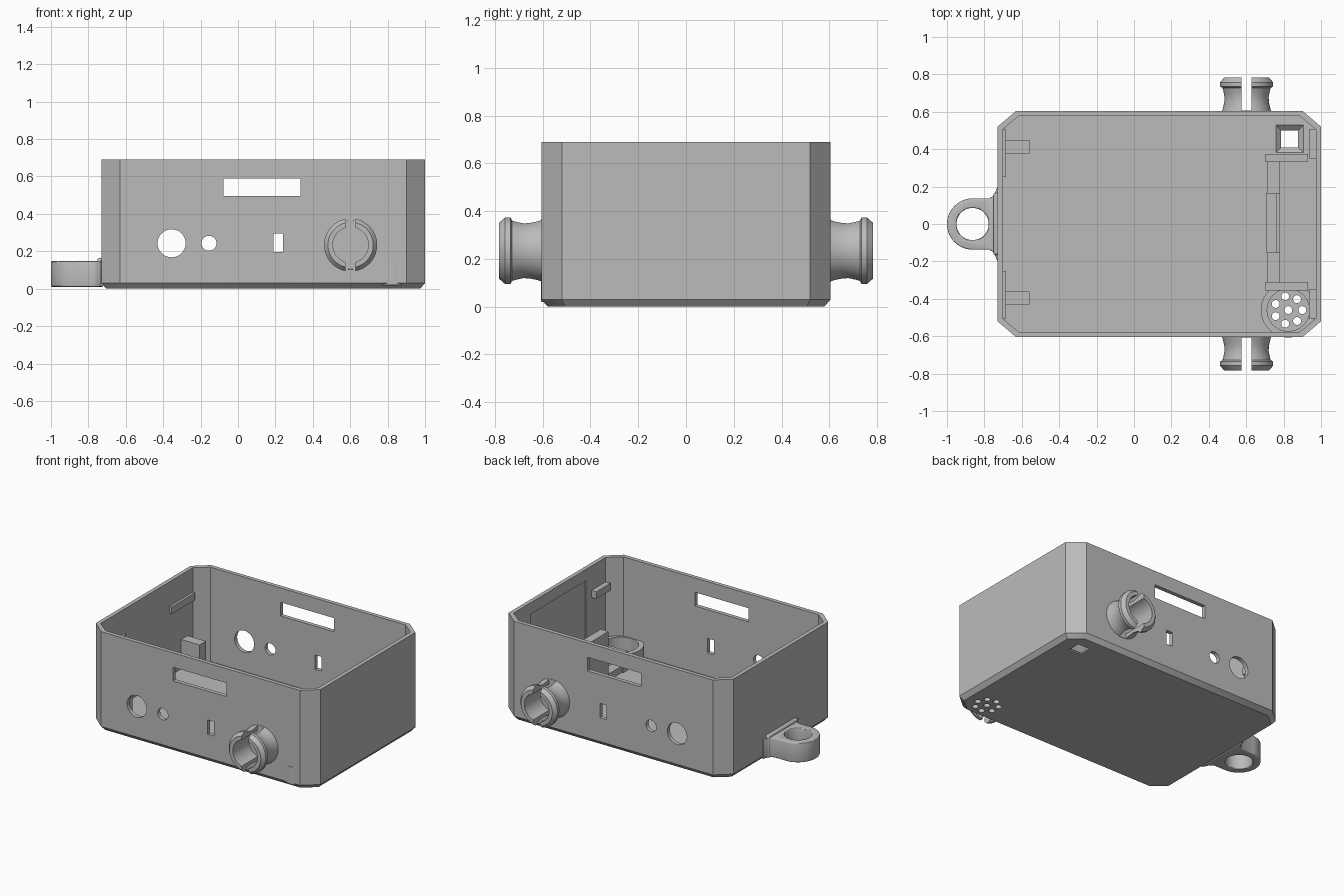
import bpy, bmesh, math
from mathutils import Matrix, Vector

old = bpy.data.objects.get("Cube")
if old:
    bpy.data.objects.remove(old, do_unlink=True)

grey = bpy.data.materials.new("plain grey")
grey.use_nodes = True
COLOUR = (0.5, 0.5, 0.5, 1)
grey.diffuse_color = COLOUR
grey.node_tree.nodes["Principled BSDF"].inputs["Base Color"].default_value = COLOUR


def finish(name, bm):
    bmesh.ops.recalc_face_normals(bm, faces=bm.faces[:])
    mesh = bpy.data.meshes.new(name)
    bm.to_mesh(mesh)
    bm.free()
    mesh.materials.append(grey)
    obj = bpy.data.objects.new(name, mesh)
    bpy.context.collection.objects.link(obj)
    return obj


def activate(obj):
    bpy.ops.object.select_all(action='DESELECT')
    obj.select_set(True)
    bpy.context.view_layer.objects.active = obj


def smooth(obj):
    activate(obj)
    bpy.ops.object.shade_smooth_by_angle(angle=math.radians(30))


def box(name, x, y, z):
    bm = bmesh.new()
    bmesh.ops.create_cube(bm, size=1)
    for v in bm.verts:
        v.co = [(lo + hi) / 2 + c * (hi - lo) for c, (lo, hi) in zip(v.co, (x, y, z))]
    return finish(name, bm)


def rod(name, centre, radius, length, axis='Z', sides=40):
    bm = bmesh.new()
    turn = Matrix.Rotation(math.pi / 2, 4, 'X') if axis == 'Y' else Matrix()
    bmesh.ops.create_cone(bm, cap_ends=True, segments=sides, radius1=radius, radius2=radius,
                          depth=length, matrix=Matrix.Translation(centre) @ turn)
    return finish(name, bm)


def cut(target, cutter):
    mod = target.modifiers.new("cut", 'BOOLEAN')
    mod.operation = 'DIFFERENCE'
    mod.solver = 'EXACT'
    mod.object = cutter
    activate(target)
    bpy.ops.object.modifier_apply(modifier=mod.name)
    bpy.data.objects.remove(cutter, do_unlink=True)


def loft(name, rings, closed=False):
    """Skin matching loops of points; cap the ends unless closed."""
    bm = bmesh.new()
    loops = [[bm.verts.new(p) for p in ring] for ring in rings]
    pairs = list(zip(loops, loops[1:])) + ([(loops[-1], loops[0])] if closed else [])
    for a, b in pairs:
        for i in range(len(a)):
            j = (i + 1) % len(a)
            bm.faces.new((a[i], a[j], b[j], b[i]))
    if not closed:
        bm.faces.new(loops[0])
        bm.faces.new(loops[-1])
    return finish(name, bm)


# Open case: chamfered foot, outer wall, inner wall, floor
MID, HX, HY, TOP, FLOOR = 0.135, 0.865, 0.605, 0.69, 0.035


def octagon(inset, z):
    hx, hy = HX - inset, HY - inset
    cx, cy = 0.1 - inset * 0.5, 0.085 - inset * 0.5
    quarter = [(hx, hy - cy), (hx - cx, hy)]
    pts = quarter + [(-x, y) for x, y in reversed(quarter)]
    pts += [(-x, -y) for x, y in pts]
    return [(MID + x, y, z) for x, y in pts]


case = loft("case", [octagon(0.026, 0), octagon(0, 0.03), octagon(0, TOP),
                     octagon(0.028, TOP), octagon(0.028, FLOOR)])

# Openings through the front and back walls
for x, z in (((-0.077, 0.335), (0.495, 0.59)), ((0.19, 0.24), (0.195, 0.295))):
    cut(case, box("slot_cutter", x, (-1, 1), z))
for x, radius in ((-0.355, 0.075), (-0.155, 0.04)):
    cut(case, rod("port_cutter", (x, 0, 0.243), radius, 2, 'Y'))

# Shallow recess in the end wall
cut(case, box("recess_cutter", (0.9, 0.982), (-0.29, 0.32), (0.06, 0.61)))

# Sound holes in the floor
SX, SY = 0.825, -0.46
cut(case, rod("sound_cutter", (SX, SY, 0), 0.021, 0.3, sides=20))
for i in range(7):
    a = math.tau * i / 7
    cut(case, rod("sound_cutter", (SX + 0.075 * math.cos(a), SY + 0.075 * math.sin(a), 0),
                  0.021, 0.3, sides=20))


# Flared square window in the floor
def square(half, z):
    return [(0.832 + sx * half, 0.455 + sy * half, z)
            for sx, sy in ((1, 1), (-1, 1), (-1, -1), (1, -1))]


cut(case, loft("window_cutter", [square(0.046, -0.05), square(0.046, 0.01),
                                 square(0.076, FLOOR + 0.002), square(0.076, 0.1)]))
smooth(case)

# Speaker cup, just breaking through the wall
cup = rod("speaker_cup", (SX, SY, 0.08), 0.147, 0.12, sides=64)
cut(cup, rod("cup_cutter", (SX, SY, 0.1), 0.113, 0.3, sides=64))
smooth(cup)

# Lid catches and board posts on the inner walls
for side, s in (("back", 1), ("front", -1)):
    y = sorted((s * 0.25, s * 0.505))
    box(side + "_right_catch", (-0.715, -0.685), y, (0.47, 0.52))
    y = sorted((s * 0.35, s * 0.505))
    box(side + "_left_catch", (0.935, 0.985), y, (0.47, 0.52))
for side, y in (("back", (0.378, 0.448)), ("front", (-0.43, -0.36))):
    box(side + "_board_post", (-0.71, -0.56), y, (0.02, 0.24))

# Battery bay
box("bay_back_wall", (0.7, 0.93), (0.335, 0.375), (0.02, 0.17))
box("bay_front_wall", (0.7, 0.93), (-0.355, -0.31), (0.02, 0.17))
box("bay_rail", (0.71, 0.78), (-0.32, 0.34), (0.02, 0.08))
box("bay_stop", (0.705, 0.765), (-0.155, 0.165), (0.02, 0.38))
box("bay_stop_lip", (0.76, 0.78), (-0.155, 0.165), (0.02, 0.3))
box("floor_plate", (0.11, 0.2), (-0.085, 0.095), (0.03, 0.04))

# Split hollow spools on the front and back: (radius, distance from centre)
PX, PZ, SEG = 0.602, 0.234, 64
profile = [(0.095, 0.6), (0.132, 0.6), (0.125, 0.625), (0.119, 0.655), (0.118, 0.68),
           (0.124, 0.71), (0.129, 0.728), (0.142, 0.735), (0.142, 0.757), (0.121, 0.782),
           (0.095, 0.782)]
for side, s in (("back", 1), ("front", -1)):
    rings = []
    for i in range(SEG):
        a = math.tau * i / SEG
        rings.append([(PX + r * math.cos(a), s * d, PZ + r * math.sin(a)) for r, d in profile])
    spool = loft(side + "_spool", rings, closed=True)
    cut(spool, box("gap_cutter", (PX - 0.027, PX + 0.027), sorted((s * 0.607, s * 0.9)), (0, 0.5)))
    smooth(spool)

# Hanging ring with a flared root
RX, RR = -0.863, 0.137
outline = [(-0.72, 0.2), (-0.732, 0.195), (-0.742, 0.17), (-0.755, 0.148), (-0.775, RR)]
arc = [(RX + RR * math.cos(a), RR * math.sin(a))
       for a in (math.pi / 2 + math.pi * i / 24 for i in range(25))]
outline = outline + arc + [(x, -y) for x, y in reversed(outline)]
ring = loft("hanging_ring", [[(x, y, z) for x, y in outline] for z in (0.01, 0.147)])
cut(ring, rod("ring_cutter", (RX, 0, 0.08), 0.086, 0.5, sides=48))
bevel = ring.modifiers.new("soft edges", 'BEVEL')
bevel.width, bevel.segments = 0.016, 3
bevel.limit_method, bevel.angle_limit = 'ANGLE', math.radians(60)
activate(ring)
bpy.ops.object.modifier_apply(modifier=bevel.name)
smooth(ring)

root = box("ring_root", (-0.752, -0.715), (-0.165, 0.165), (0.012, 0.165))
bevel = root.modifiers.new("soft edges", 'BEVEL')
bevel.width, bevel.segments = 0.012, 3
smooth(root)
